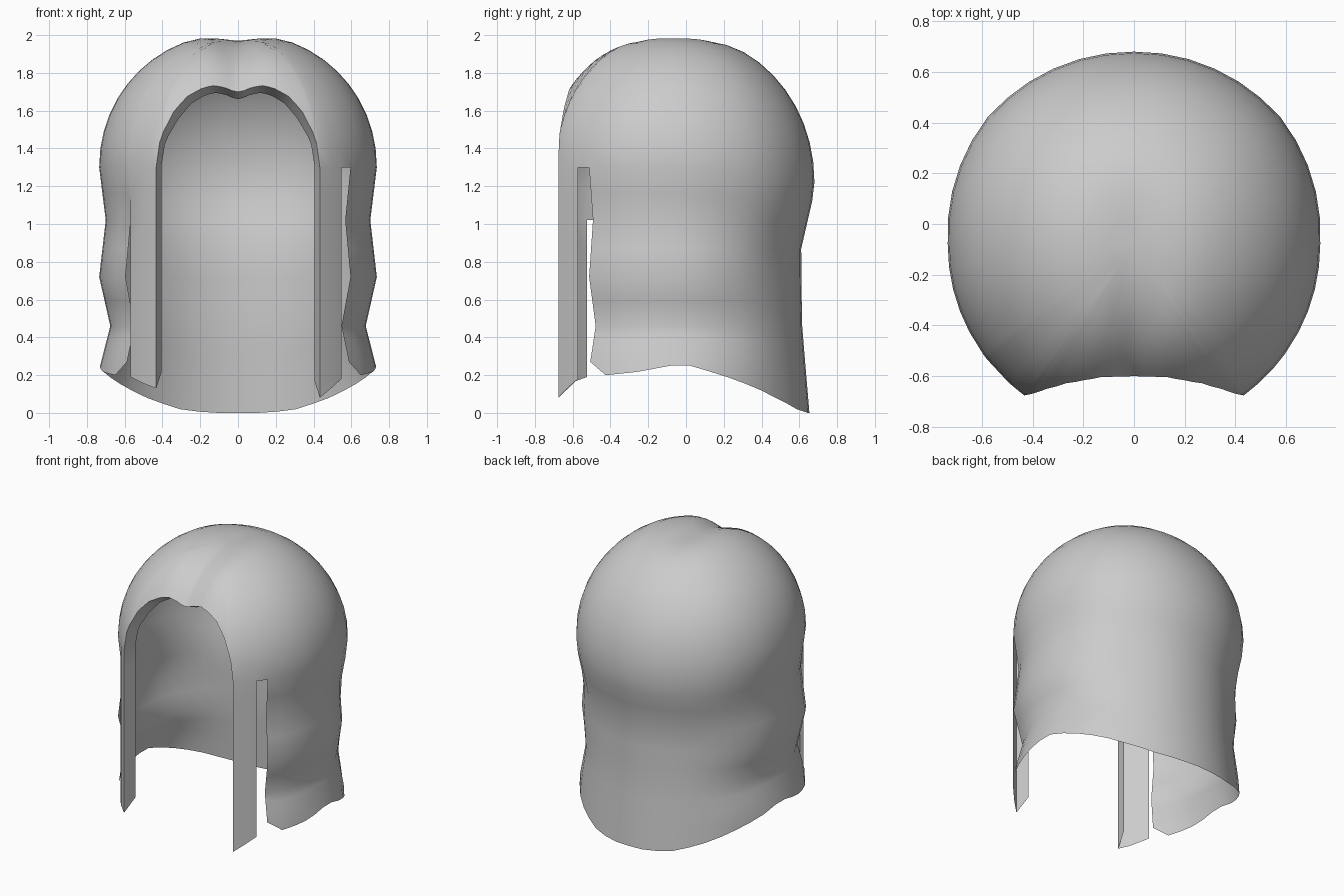
import bpy, bmesh, math
from mathutils import Vector

cube = bpy.data.objects.get("Cube")
if cube:
    bpy.data.objects.remove(cube)

hair = bpy.data.materials.new("plain_grey")
hair.use_nodes = True
GREY = (0.6, 0.6, 0.6, 1)
hair.diffuse_color = GREY
hair.node_tree.nodes["Principled BSDF"].inputs["Base Color"].default_value = GREY

# Outline tables: heading in degrees from the front -> value
RADIUS = [(0, .638), (14, .667), (26, .707), (31, .722), (34, .732), (36, .737),
          (90, .735), (130, .765), (180, .76)]
SHOULDER = [(0, 1.35), (26, 1.31), (36, 1.3), (90, 1.3), (180, 1.22)]
ARCH = [(0, .52), (7, .525), (14, .54), (20, .57), (26, .61), (31, .665), (34, .71), (36, .737)]
HEM = [(54, .27), (62, .2), (75, .215), (90, .25), (98, .25), (115, .185),
       (128, .13), (140, .075), (155, .02), (168, 0)]
# Radius factors by height
SIDE_WAVE = [(.23, 1), (.46, .92), (.72, 1), (1.02, .953), (1.3, 1)]
BACK_WAVE = [(0, .965), (.45, .915), (.86, .905), (1.14, .99), (1.22, 1)]
CENTRE_Y, POWER, DOME_ROWS = -.08, 2.05, 12
CORNER, SLIT_BACK = 36, 54


def lookup(table, x):
    """Piecewise linear value from a table."""
    if x <= table[0][0]:
        return table[0][1]
    for (a, u), (b, v) in zip(table, table[1:]):
        if x <= b:
            return u + (v - u) * (x - a) / (b - a)
    return table[-1][1]


def ramp(a, b, x):
    t = min(1, max(0, (x - a) / (b - a)))
    return t * t * (3 - 2 * t)


def place(side, deg, r, z):
    """Point at a heading, with the parting pressed into the front of the crown."""
    a = math.radians(deg)
    x, y = r * math.sin(a), CENTRE_Y - r * math.cos(a)
    if z > 1.4:
        width = .1 + .05 * ramp(-.5, -.2, y)
        z -= .045 * math.exp(-(x / width) ** 2) * (1 - ramp(-.1, .35, y))
    return Vector((side * x, y, z))


def column(side, deg, hem):
    """Points from the crown down to the arch or the hem."""
    R, zc = lookup(RADIUS, deg), lookup(SHOULDER, deg)
    height = 2.015 - zc
    end = math.pi / 2
    if deg < CORNER:
        end = math.asin((lookup(ARCH, deg) / R) ** (POWER / 2))
    pts = []
    for i in range(DOME_ROWS + 1):
        f = end * i / DOME_ROWS
        r = R * max(0, math.sin(f)) ** (2 / POWER)
        z = zc + height * max(0, math.cos(f)) ** (2 / POWER)
        pts.append(place(side, deg, r, z))
    if deg >= CORNER:
        rows = [zc + (1.02 - zc) * i / 2 for i in (1, 2)] + [.87, .72, .59, .46]
        rows += [.46 + (hem - .46) * i / 4 for i in range(1, 5)]
        back = ramp(95, 150, deg)
        for z in rows:
            if deg < SLIT_BACK:
                k = 1 - .02 * ramp(48, 52, deg)
            else:
                k = lookup(SIDE_WAVE, z) * (1 - back) + lookup(BACK_WAVE, z) * back
            pts.append(place(side, deg, R * k, z))
    return pts


def finish(bm, name):
    bmesh.ops.remove_doubles(bm, verts=bm.verts, dist=.0005)
    bmesh.ops.recalc_face_normals(bm, faces=bm.faces)
    mesh = bpy.data.meshes.new(name)
    bm.to_mesh(mesh)
    bm.free()
    mesh.materials.append(hair)
    obj = bpy.data.objects.new(name, mesh)
    bpy.context.collection.objects.link(obj)
    bpy.ops.object.select_all(action='DESELECT')
    obj.select_set(True)
    bpy.context.view_layer.objects.active = obj
    bpy.ops.object.shade_smooth_by_angle(angle=math.radians(50))


# Hair shell: one sheet per half, with a slit behind each front lock
shell = bmesh.new()
edges = {}
for side, lock_end, slit_row, hems in ((1, 48, 0, (.08, .18)), (-1, 52, 2, (.13, .19))):
    headings = [0, 3.5, 7, 10.5, 14, 17, 20, 23, 26, 28.5, 31, 34, 35, CORNER, 42, lock_end, SLIT_BACK]
    headings += [62, 69, 76, 83, 90, 98] + [98 + 82 * i / 10 for i in range(1, 11)]
    lock = [(CORNER, hems[0]), (lock_end, hems[1])]
    cols = [column(side, d, lookup(lock if d <= lock_end else HEM, d)) for d in headings]
    for d, left, right in zip(headings, cols, cols[1:]):
        a, b = ([shell.verts.new(p) for p in c] for c in (left, right))
        for i in range(min(len(a), len(b)) - 1):
            if d == lock_end and i >= DOME_ROWS + slit_row:
                break
            quad = [a[i], a[i + 1], b[i + 1], b[i]]
            shell.faces.new(quad if i else quad[1:])
    # Front border from the parting down to the tip of the lock
    corner = headings.index(CORNER)
    edges[side] = [c[-1] for c in cols[:corner]] + cols[corner][DOME_ROWS:]
finish(shell, "hair_shell")

# Turned-in lip around the face opening
lip = bmesh.new()
for side, path in edges.items():
    inner = []
    for i, p in enumerate(path):
        lift = .085 if i == len(path) - 1 else -.038 * ramp(1.3, 1.65, p.z)
        inner.append(p + Vector((-.027 * side * min(1, abs(p.x) / .35), .09, lift)))
    outer_v = [lip.verts.new(p) for p in path]
    inner_v = [lip.verts.new(p) for p in inner]
    for i in range(len(path) - 1):
        lip.faces.new((outer_v[i], outer_v[i + 1], inner_v[i + 1], inner_v[i]))
finish(lip, "face_opening_lip")
